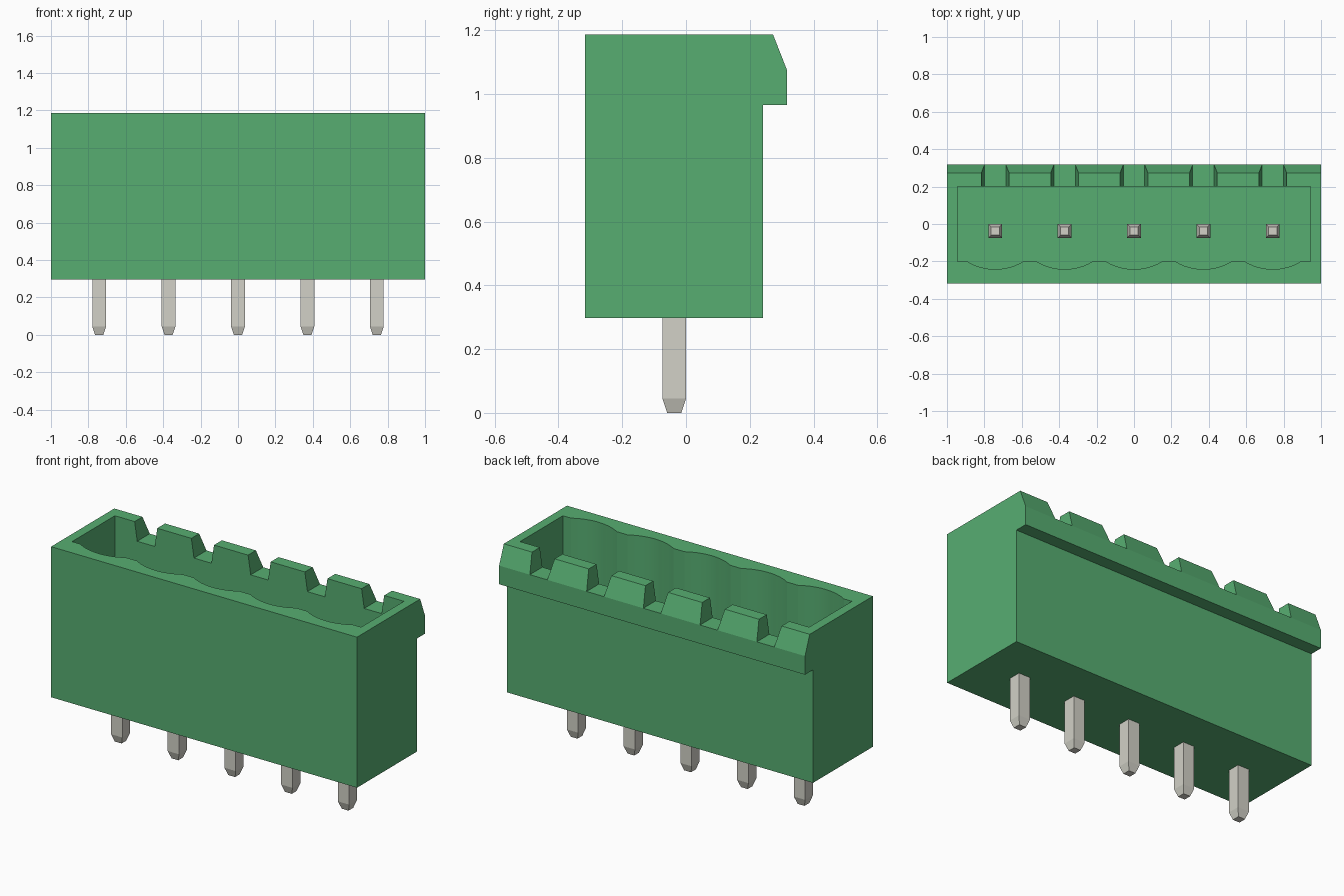
import bpy, bmesh, math

if "Cube" in bpy.data.objects:
    bpy.data.objects.remove(bpy.data.objects["Cube"], do_unlink=True)

PITCH = 0.371
PIN_X = [i * PITCH for i in range(-2, 3)]
PIN_Y = -0.037
TOP, BASE, FLOOR = 1.187, 0.297, 0.5


def material(name, rgb):
    mat = bpy.data.materials.new(name)
    mat.use_nodes = True
    mat.diffuse_color = (*rgb, 1)
    mat.node_tree.nodes["Principled BSDF"].inputs["Base Color"].default_value = (*rgb, 1)
    return mat


green = material("green plastic", (0.095, 0.42, 0.167))
metal = material("pale metal", (0.645, 0.638, 0.572))


def make_object(name, bm, mat):
    bmesh.ops.recalc_face_normals(bm, faces=bm.faces)
    mesh = bpy.data.meshes.new(name)
    bm.to_mesh(mesh)
    bm.free()
    mesh.materials.append(mat)
    obj = bpy.data.objects.new(name, mesh)
    bpy.context.collection.objects.link(obj)
    return obj


def loft(bm, rings):
    """Closed solid through a series of matching rings."""
    loops = [[bm.verts.new(p) for p in ring] for ring in rings]
    n = len(loops[0])
    for a, b in zip(loops, loops[1:]):
        for i in range(n):
            j = (i + 1) % n
            bm.faces.new((a[i], a[j], b[j], b[i]))
    bm.faces.new(loops[0][::-1])
    bm.faces.new(loops[-1])


def select_only(obj):
    bpy.ops.object.select_all(action="DESELECT")
    obj.select_set(True)
    bpy.context.view_layer.objects.active = obj


def cut(target, cutter):
    cutter.hide_render = True
    mod = target.modifiers.new("cut", "BOOLEAN")
    mod.operation = "DIFFERENCE"
    mod.solver = "EXACT"
    mod.object = cutter
    select_only(target)
    bpy.ops.object.modifier_apply(modifier=mod.name)
    bpy.data.objects.remove(cutter, do_unlink=True)


# Housing: side profile with the chamfered latch lip, run along x
profile = [(-0.317, BASE), (0.242, BASE), (0.242, 0.965), (0.317, 0.965),
           (0.317, 1.075), (0.273, TOP), (-0.317, TOP)]
bm = bmesh.new()
loft(bm, [[(x, y, z) for y, z in profile] for x in (-1, 1)])
housing = make_object("housing", bm, green)

# Cavity: rectangle with a shallow arc in the front wall at each pin
half, sag = 0.15, 0.042
radius = (half ** 2 + sag ** 2) / (2 * sag)
sweep = math.asin(half / radius)
outline = [(0.945, 0.2), (-0.945, 0.2), (-0.945, -0.2)]
for px in PIN_X:
    for k in range(13):
        a = sweep * (k / 6 - 1)
        outline.append((px + radius * math.sin(a),
                        -0.2 - sag + radius * (1 - math.cos(a))))
outline.append((0.945, -0.2))
bm = bmesh.new()
loft(bm, [[(x, y, z) for x, y in outline] for z in (FLOOR, TOP + 0.1)])
cut(housing, make_object("cavity_cutter", bm, green))

# Tapered notches in the back wall, one behind each pin
bm = bmesh.new()
for px in PIN_X:
    shape = [(-0.057, 1.075), (0.057, 1.075), (0.091, 1.299), (-0.091, 1.299)]
    loft(bm, [[(px + x, y, z) for x, z in shape] for y in (0.1, 0.4)])
cut(housing, make_object("notch_cutter", bm, green))
select_only(housing)
bpy.ops.object.shade_smooth_by_angle(angle=math.radians(14))

# Square pins with tapered tips at both ends
for n, px in enumerate(PIN_X, 1):
    bm = bmesh.new()
    rings = []
    for z, h in ((0, 0.022), (0.045, 0.037), (0.925, 0.037), (0.97, 0.022)):
        rings.append([(px + sx * h, PIN_Y + sy * h, z)
                      for sx, sy in ((-1, -1), (1, -1), (1, 1), (-1, 1))])
    loft(bm, rings)
    make_object(f"pin_{n}", bm, metal)
